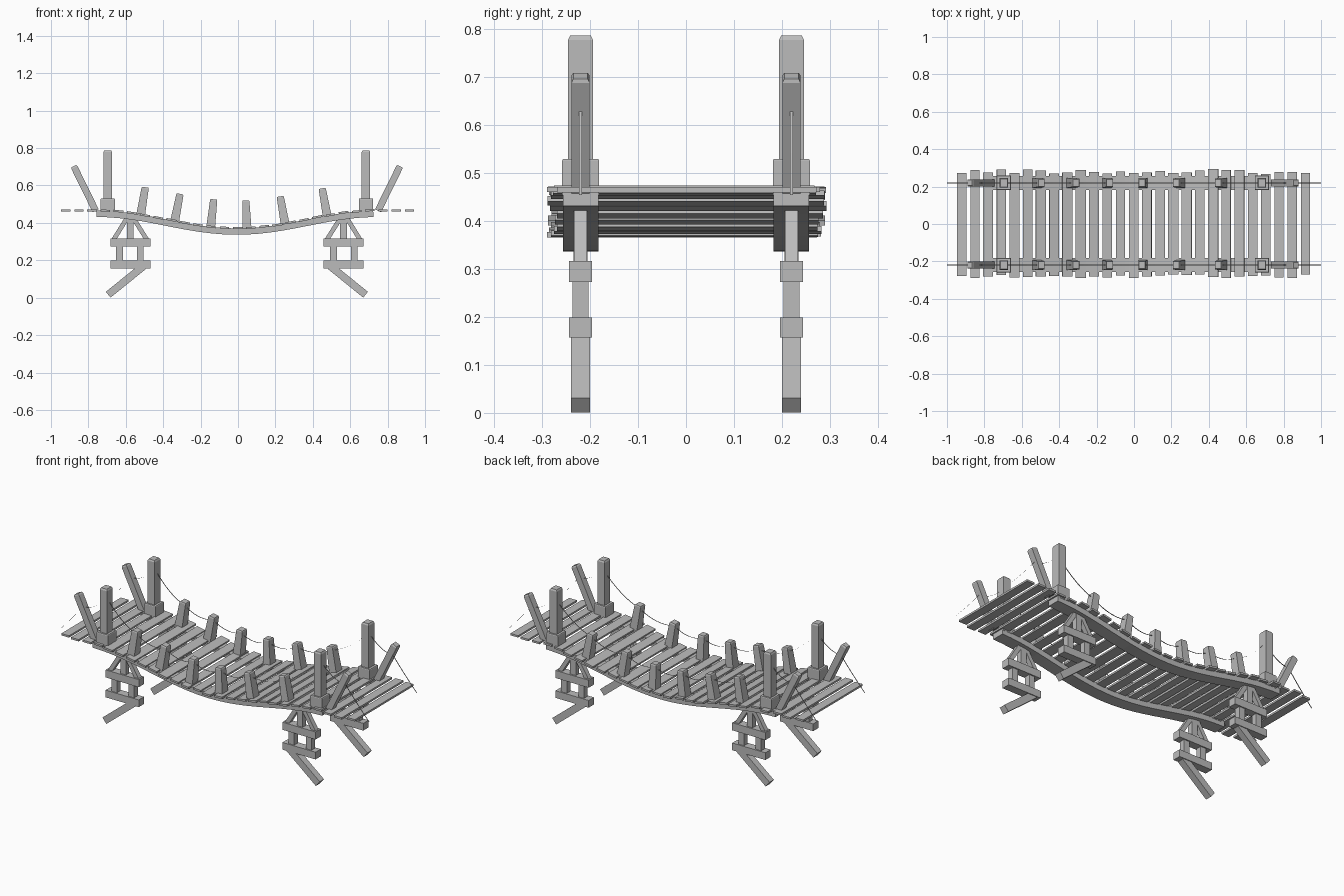
import bpy, bmesh, math, random
from mathutils import Vector

random.seed(4)
cube = bpy.data.objects.get("Cube")
if cube:
    bpy.data.objects.remove(cube)

GREY = (0.5, 0.5, 0.5, 1)
mat = bpy.data.materials.new("weathered grey wood")
mat.use_nodes = True
mat.diffuse_color = GREY
mat.node_tree.nodes["Principled BSDF"].inputs["Base Color"].default_value = GREY

SIDE = 0.22       # distance of each rail line from the middle
MID = -0.006      # middle of the span along x
HALF = 0.75       # half length of the sagging part


def finish(name, bm):
    bmesh.ops.recalc_face_normals(bm, faces=bm.faces)
    mesh = bpy.data.meshes.new(name)
    bm.to_mesh(mesh)
    bm.free()
    mesh.materials.append(mat)
    obj = bpy.data.objects.new(name, mesh)
    bpy.context.collection.objects.link(obj)
    return obj


def loft(name, rings):
    """Solid skinned over a list of four-cornered rings."""
    bm = bmesh.new()
    loops = [[bm.verts.new(p) for p in ring] for ring in rings]
    for a, b in zip(loops, loops[1:]):
        for i in range(4):
            j = (i + 1) % 4
            bm.faces.new((a[i], a[j], b[j], b[i]))
    bm.faces.new(loops[0])
    bm.faces.new(loops[-1])
    return finish(name, bm)


def ring(centre, across, wide, deep):
    """Rectangle: 'wide' along the across direction, 'deep' along y."""
    u, v = across * wide / 2, Vector((0, deep / 2, 0))
    return [centre - u - v, centre + u - v, centre + u + v, centre - u + v]


def timber(name, y, start, end, wide, deep, taper=1.0, chamfer=0.0):
    """Straight timber between two (x, z) points, optionally tapered and capped."""
    p, q = Vector((start[0], y, start[1])), Vector((end[0], y, end[1]))
    axis = (q - p).normalized()
    across = Vector((axis.z, 0, -axis.x))
    rings = [ring(p, across, wide, deep),
             ring(q - axis * chamfer, across, wide * taper, deep * taper)]
    if chamfer:
        rings.append(ring(q, across, wide * taper - chamfer, deep * taper - chamfer))
    return loft(name, rings)


def deck(x):
    """Height of the walking surface."""
    t = min(abs(x - MID) / HALF, 1)
    return 0.378 + 0.095 * (1 - math.cos(math.pi * t)) / 2


def normal(x):
    slope = (deck(x + 0.01) - deck(x - 0.01)) / 0.02
    return Vector((-slope, 0, 1)).normalized()


# Deck planks of uneven length, following the sag
COUNT = 27
for i in range(COUNT):
    x = -0.921 + i * 1.838 / (COUNT - 1)
    n = normal(x)
    along = Vector((n.z, 0, -n.x)) * (0.026 + random.uniform(-0.002, 0.002))
    top = Vector((x, 0, deck(x) + random.uniform(-0.002, 0.001)))
    near, far = -random.uniform(0.268, 0.29), random.uniform(0.268, 0.294)
    rings = []
    for y in (near, far):
        c = top + Vector((0, y, 0))
        rings.append([c - along, c + along, c + along - n * 0.011, c - along - n * 0.011])
    loft(f"deck_plank_{i + 1}", rings)

POST_X = (-0.519, -0.337, -0.145, 0.048, 0.25, 0.475)

for label, y in (("right", -SIDE), ("left", SIDE)):
    # Sagging beam under the planks
    rings = []
    for i in range(25):
        x = -0.757 + i * 1.48 / 24
        n = normal(x)
        c = Vector((x, y, deck(x) - 0.008)) - n * 0.0165
        rings.append(ring(c, n, 0.034, 0.074))
    loft(f"{label}_support_beam", rings)

    # Short rail posts standing square to the deck
    tops = []
    for i, x in enumerate(POST_X):
        n = normal(x)
        foot = Vector((x, 0, deck(x))) - n * 0.006
        head = foot + n * 0.147
        timber(f"{label}_rail_post_{i + 1}", y, (foot.x, foot.z), (head.x, head.z),
               0.047, 0.054, 0.82, 0.006)
        tops.append((head.x - n.x * 0.025, head.z - n.z * 0.025))

    # End posts and trestles, mirrored about the middle
    for end, s in (("start", -1), ("finish", 1)):
        def at(x, z):
            return (MID + s * x, z)

        def piece(name, a, b, wide, deep, taper=1.0, chamfer=0.0):
            timber(f"{label}_{end}_{name}", y, at(*a), at(*b), wide, deep, taper, chamfer)

        piece("tall_post", (0.69, 0.46), (0.69, 0.787), 0.046, 0.052, 1, 0.009)
        piece("post_base", (0.69, 0.455), (0.69, 0.53), 0.076, 0.077, 1, 0.004)
        piece("leaning_post", (0.755, 0.465), (0.872, 0.703), 0.036, 0.038, 1, 0.008)
        # Trestle
        piece("upper_crossbar", (0.463, 0.295), (0.677, 0.295), 0.044, 0.048)
        piece("lower_crossbar", (0.463, 0.178), (0.677, 0.178), 0.042, 0.048)
        piece("inner_upright", (0.516, 0.19), (0.516, 0.285), 0.036, 0.034)
        piece("outer_upright", (0.627, 0.19), (0.627, 0.285), 0.036, 0.034)
        piece("centre_upright", (0.57, 0.29), (0.57, 0.425), 0.036, 0.03)
        piece("inner_brace", (0.478, 0.305), (0.55, 0.42), 0.024, 0.028)
        piece("outer_brace", (0.662, 0.305), (0.585, 0.43), 0.024, 0.028)
        piece("slanted_leg", (0.5, 0.168), (0.688, 0.016), 0.04, 0.039)

    # Thin rope running over every post, hanging slightly between them
    ends = ((1.0, 0.455), (0.845, 0.635), (0.69, 0.725))
    stops = [(-x, z) for x, z in ends] + tops + [(x, z) for x, z in reversed(ends)]
    path = []
    for k, (a, b) in enumerate(zip(stops, stops[1:])):
        sag = 0.004 if k in (0, len(stops) - 2) else 0.024
        for i in range(8):
            t = i / 8
            path.append((a[0] + (b[0] - a[0]) * t,
                         a[1] + (b[1] - a[1]) * t - 4 * sag * t * (1 - t)))
    path.append(stops[-1])
    bm = bmesh.new()
    rows = [[bm.verts.new((x, y + w, z)) for w in (-0.003, 0.003)] for x, z in path]
    for a, b in zip(rows, rows[1:]):
        bm.faces.new((a[0], b[0], b[1], a[1]))
    finish(f"{label}_rope", bm)
